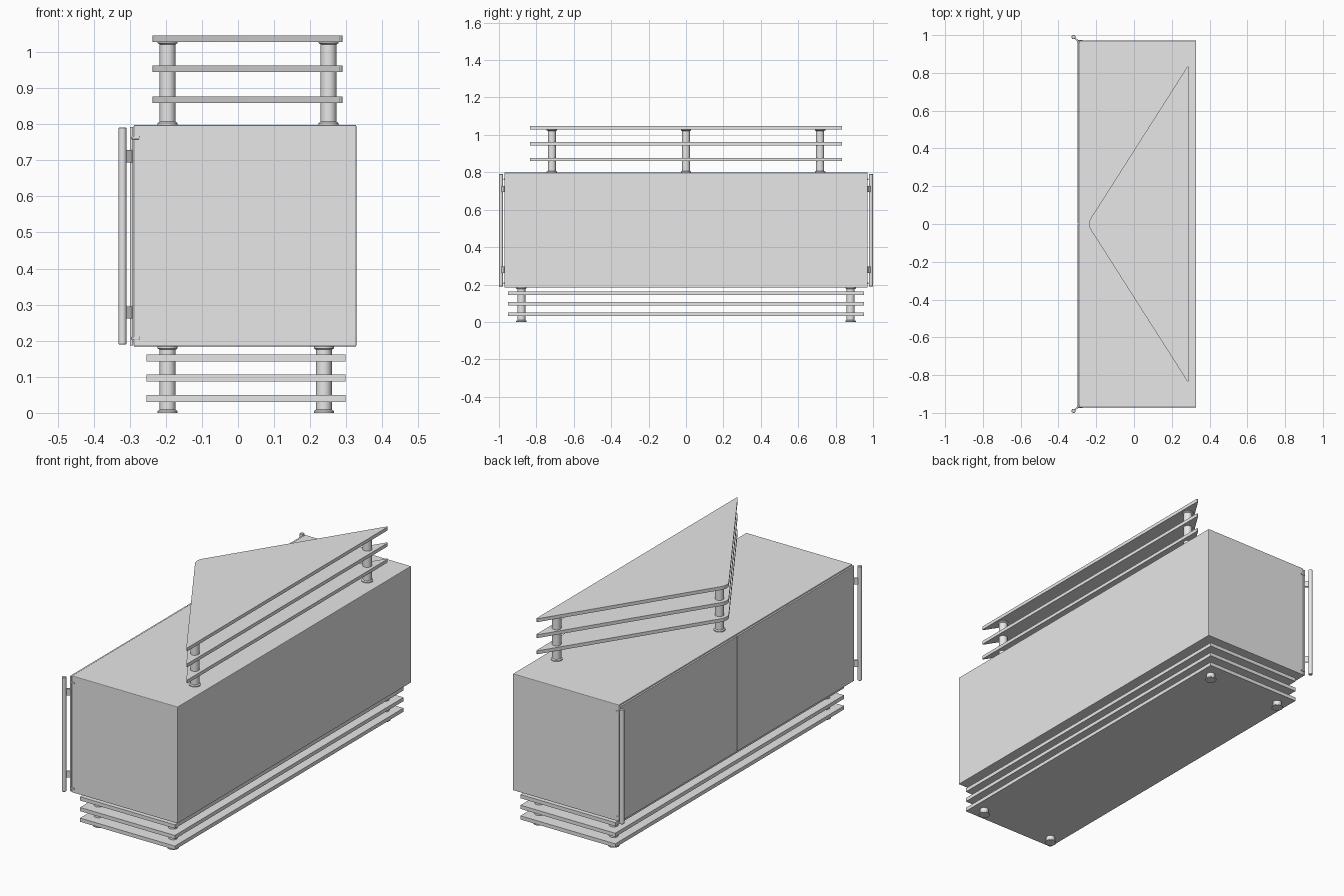
import bpy
import bmesh
from math import sin, cos, tau, radians
from mathutils import Vector

if "Cube" in bpy.data.objects:
    bpy.data.objects.remove(bpy.data.objects["Cube"], do_unlink=True)

grey = bpy.data.materials.new("plain light grey")
grey.use_nodes = True
grey.diffuse_color = (0.8, 0.8, 0.8, 1)
grey.node_tree.nodes["Principled BSDF"].inputs["Base Color"].default_value = (0.8, 0.8, 0.8, 1)


def finish(bm, name, bevel=0, smooth=False):
    bmesh.ops.recalc_face_normals(bm, faces=bm.faces)
    mesh = bpy.data.meshes.new(name)
    bm.to_mesh(mesh)
    bm.free()
    obj = bpy.data.objects.new(name, mesh)
    bpy.context.collection.objects.link(obj)
    mesh.materials.append(grey)
    if bevel:
        mod = obj.modifiers.new("soft edges", 'BEVEL')
        mod.width, mod.segments = bevel, 2
    if smooth:
        bpy.ops.object.select_all(action='DESELECT')
        obj.select_set(True)
        bpy.context.view_layer.objects.active = obj
        bpy.ops.object.shade_smooth_by_angle(angle=radians(35))
    return obj


def box(name, low, high, bevel=0):
    bm = bmesh.new()
    bmesh.ops.create_cube(bm, size=1)
    low, high = Vector(low), Vector(high)
    for v in bm.verts:
        v.co = (low + high) / 2 + v.co * (high - low)
    return finish(bm, name, bevel)


def plate(name, outline, z0, z1):
    """Extrude a flat outline upward."""
    bm = bmesh.new()
    face = bm.faces.new([bm.verts.new((x, y, z0)) for x, y in outline])
    top = bmesh.ops.extrude_face_region(bm, geom=[face])["geom"]
    bmesh.ops.translate(bm, vec=(0, 0, z1 - z0),
                        verts=[g for g in top if isinstance(g, bmesh.types.BMVert)])
    return finish(bm, name, smooth=True)


def lathe(name, x, y, profile, sides=24):
    """Turn a radius/height profile around a vertical axis."""
    bm = bmesh.new()
    rings = [[bm.verts.new((x + r * cos(tau * i / sides), y + r * sin(tau * i / sides), z))
              for i in range(sides)] for r, z in profile]
    for a, b in zip(rings, rings[1:]):
        for i in range(sides):
            j = (i + 1) % sides
            bm.faces.new((a[i], a[j], b[j], b[i]))
    bm.faces.new(rings[0])
    bm.faces.new(rings[-1])
    return finish(bm, name, smooth=True)


def post(name, x, y, z0, z1):
    """Round post with a flared flange at each end."""
    lathe(name, x, y, [(0.028, z0), (0.028, z0 + 0.005), (0.022, z0 + 0.009),
                       (0.022, z1 - 0.009), (0.028, z1 - 0.005), (0.028, z1)])


# Cabinet body
box("cabinet_body", (-0.289, -0.971, 0.184), (0.328, 0.971, 0.798), 0.003)

for side, label in ((-1, "right"), (1, "left")):
    # Doors meeting at the middle
    ys = sorted((side * 0.002, side * 0.971))
    box(f"{label}_door", (-0.300, ys[0], 0.187), (-0.2905, ys[1], 0.793), 0.001)

    # Tall corner handle with two diagonal brackets
    hx, hy = -0.320, side * 0.989
    lathe(f"{label}_handle", hx, hy, [(0.009, 0.189), (0.011, 0.191),
                                      (0.011, 0.789), (0.009, 0.791)], 20)
    for level, z in (("lower", 0.278), ("upper", 0.711)):
        plate(f"{label}_{level}_handle_bracket",
              [(hx + 0.003, hy + side * 0.003), (-0.294, side * 0.973),
               (-0.299, side * 0.966), (hx - 0.003, hy - side * 0.003)],
              z - 0.017, z + 0.017)

    # Small hinge pins showing on the end panels
    for level, z in (("lower", 0.207), ("upper", 0.762)):
        ys = sorted((side * 0.960, side * 0.975))
        box(f"{label}_{level}_hinge_pin", (-0.295, ys[0], z - 0.004),
            (-0.273, ys[1], z + 0.004), 0.002)

    # Base legs and rear top posts
    for place, x in (("door_side", -0.195), ("back_side", 0.238)):
        post(f"{label}_{place}_leg", x, side * 0.88, 0, 0.184)
    post(f"{label}_top_post", 0.251, side * 0.717, 0.798, 1.03)

post("middle_top_post", -0.195, 0, 0.798, 1.03)

# Three stacked rectangular base boards
for i, z in enumerate((0.0405, 0.0965, 0.1525)):
    box(f"base_board_{i + 1}", (-0.254, -0.951, z - 0.0097), (0.298, 0.951, z + 0.0097))

# Three stacked triangular shelves with a rounded point
radius = 0.06
nose = [(-0.237 + radius - radius * cos(radians(a)), radius * sin(radians(a)))
        for a in range(-32, 33, 8)]
triangle = [(0.289, -0.825), (0.288, -0.834), (0.283, -0.834)] + nose
triangle += [(0.283, 0.834), (0.288, 0.834), (0.289, 0.825)]
for i, z in enumerate((0.8685, 0.9535, 1.0375)):
    plate(f"triangular_shelf_{i + 1}", triangle, z - 0.009, z + 0.009)
